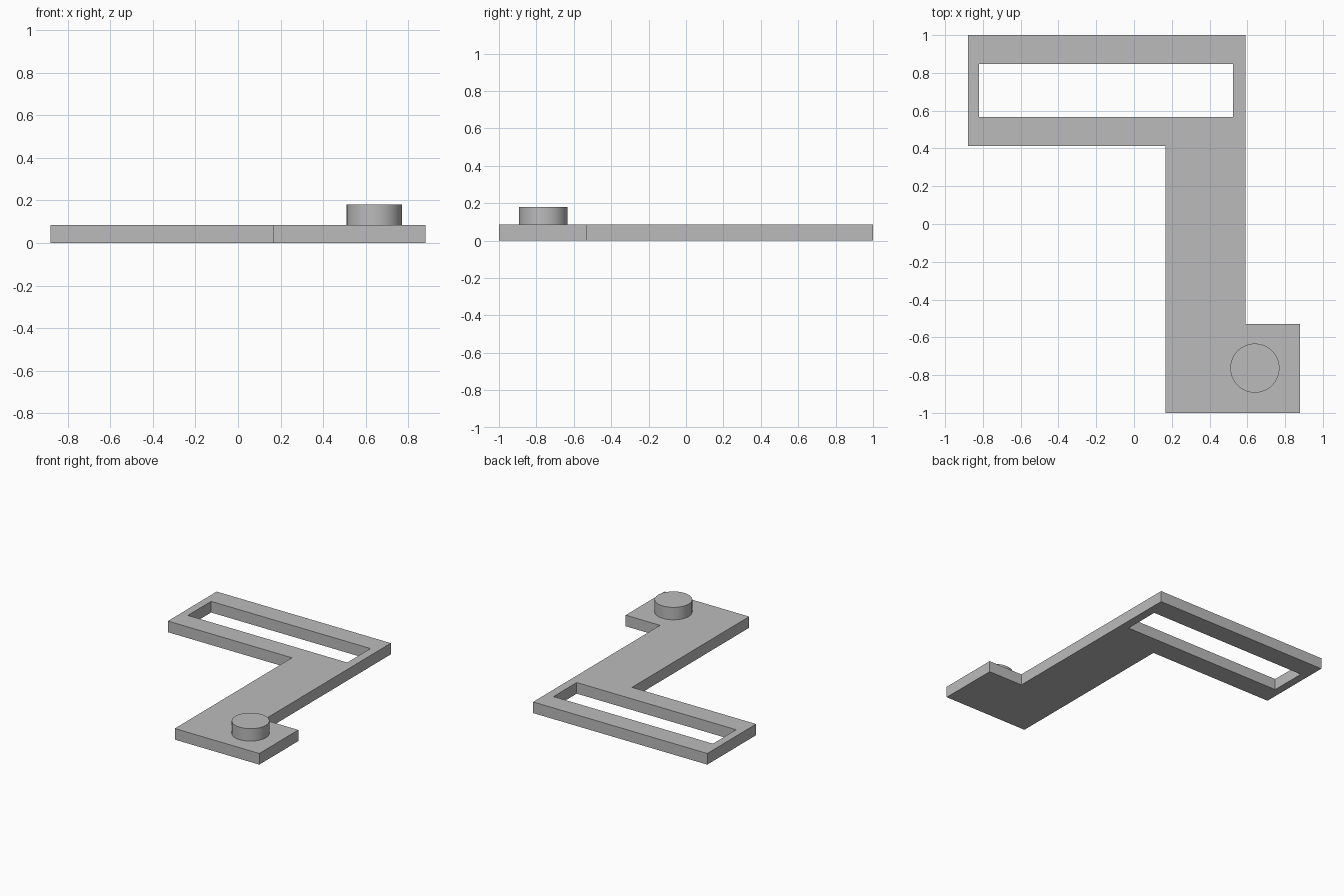
import bpy
import bmesh

cube = bpy.data.objects.get("Cube")
if cube:
    bpy.data.objects.remove(cube, do_unlink=True)

THICK = 0.085

grey = bpy.data.materials.new("plain grey")
grey.use_nodes = True
grey.diffuse_color = (0.5, 0.5, 0.5, 1)
grey.node_tree.nodes["Principled BSDF"].inputs["Base Color"].default_value = (0.5, 0.5, 0.5, 1)


def prism(name, outline, z0, z1):
    """Extrude a flat outline from z0 up to z1."""
    bm = bmesh.new()
    face = bm.faces.new([bm.verts.new((x, y, z0)) for x, y in outline])
    top = bmesh.ops.extrude_face_region(bm, geom=[face], use_keep_orig=True)["geom"]
    moved = [v for v in top if isinstance(v, bmesh.types.BMVert)]
    bmesh.ops.translate(bm, verts=moved, vec=(0, 0, z1 - z0))
    bmesh.ops.recalc_face_normals(bm, faces=bm.faces)
    mesh = bpy.data.meshes.new(name)
    bm.to_mesh(mesh)
    bm.free()
    mesh.materials.append(grey)
    obj = bpy.data.objects.new(name, mesh)
    bpy.context.collection.objects.link(obj)
    return obj


# Flat bracket plate: wide arm, straight stem and small foot
plate = prism("bracket_plate", [
    (-0.88, 1), (-0.88, 0.412), (0.167, 0.412), (0.167, -1),
    (0.88, -1), (0.88, -0.53), (0.59, -0.53), (0.59, 1)], 0, THICK)

# Long slot through the arm
slot = prism("slot_cutter", [
    (-0.82, 0.567), (0.525, 0.567), (0.525, 0.847), (-0.82, 0.847)], -0.1, 0.2)
cut = plate.modifiers.new("slot", "BOOLEAN")
cut.operation = "DIFFERENCE"
cut.solver = "EXACT"
cut.object = slot
slot.hide_render = True
slot.display_type = "WIRE"
slot.hide_set(True)

# Round peg on the foot
PEG_TOP = 0.18
bpy.ops.mesh.primitive_cylinder_add(
    vertices=64, radius=0.13, depth=PEG_TOP - THICK,
    location=(0.64, -0.763, (PEG_TOP + THICK) / 2))
peg = bpy.context.object
peg.name = "round_peg"
peg.data.materials.append(grey)
bpy.ops.object.shade_smooth_by_angle()
